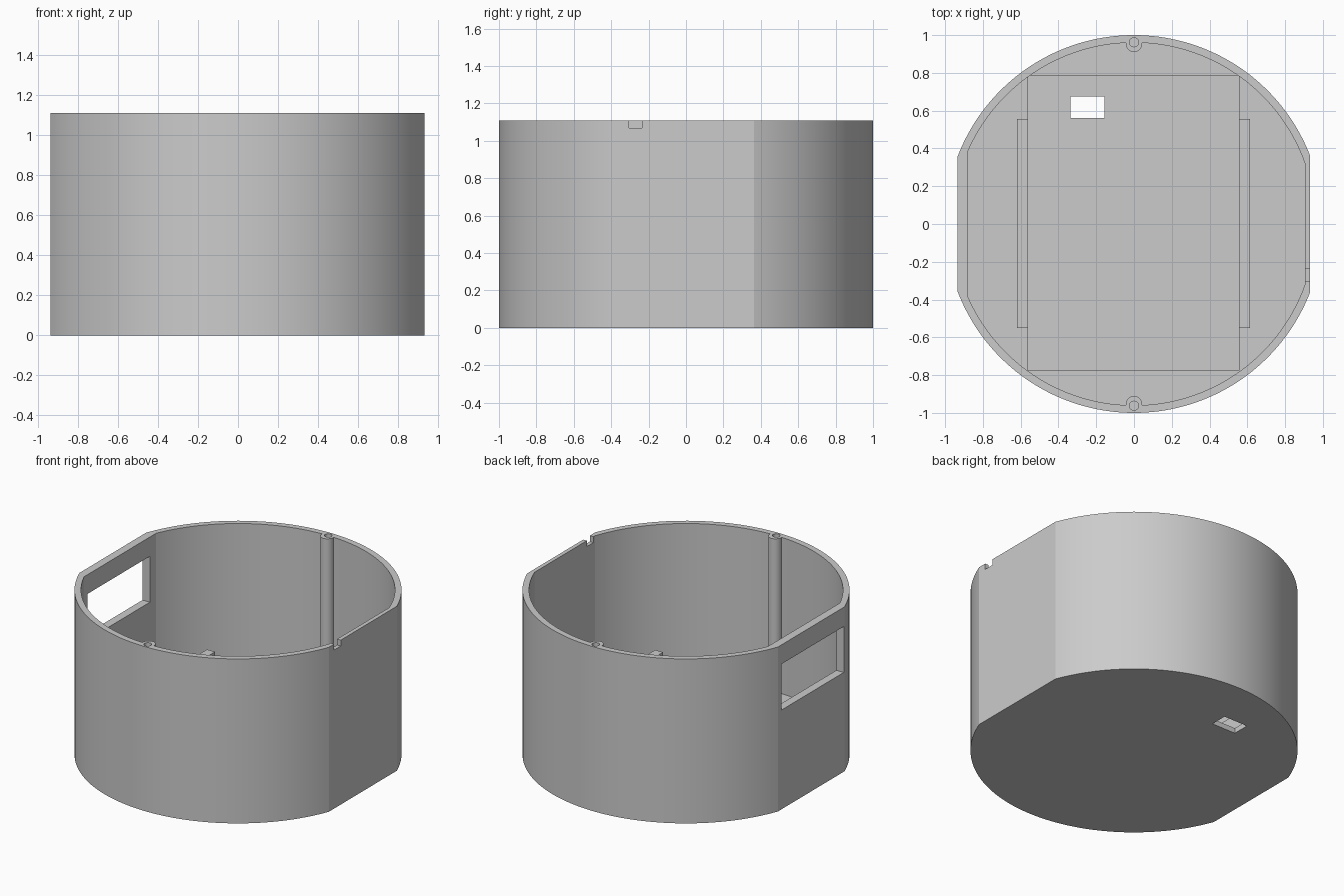
import bpy, bmesh, math

if "Cube" in bpy.data.objects:
    bpy.data.objects.remove(bpy.data.objects["Cube"])

HEIGHT = 1.11
FLOOR = 0.055

grey = bpy.data.materials.new("light_grey")
grey.use_nodes = True
colour = (0.6, 0.6, 0.6, 1)
grey.diffuse_color = colour
grey.node_tree.nodes["Principled BSDF"].inputs["Base Color"].default_value = colour


def prism(name, outline, z0, z1):
    """Extrude a counter-clockwise outline from z0 to z1."""
    bm = bmesh.new()
    face = bm.faces.new([bm.verts.new((x, y, z0)) for x, y in outline])
    top = bmesh.ops.extrude_face_region(bm, geom=[face])
    verts = [v for v in top["geom"] if isinstance(v, bmesh.types.BMVert)]
    bmesh.ops.translate(bm, verts=verts, vec=(0, 0, z1 - z0))
    bmesh.ops.recalc_face_normals(bm, faces=bm.faces)
    mesh = bpy.data.meshes.new(name)
    bm.to_mesh(mesh)
    bm.free()
    mesh.materials.append(grey)
    ob = bpy.data.objects.new(name, mesh)
    bpy.context.collection.objects.link(ob)
    return ob


def flattened_circle(r, left, right, n=72):
    """Circle cut by straight sides at x = left and x = right."""
    a0, a1 = math.acos(right / r), math.acos(left / r)
    angles = [a0 + (a1 - a0) * i / n for i in range(n + 1)]
    upper = [(r * math.cos(a), r * math.sin(a)) for a in angles]
    return upper + [(x, -y) for x, y in reversed(upper)]


def circle(cx, cy, r, n=32):
    return [(cx + r * math.cos(math.tau * i / n), cy + r * math.sin(math.tau * i / n))
            for i in range(n)]


def box(name, x0, x1, y0, y1, z0, z1):
    return prism(name, [(x0, y0), (x1, y0), (x1, y1), (x0, y1)], z0, z1)


def combine(target, tool, operation):
    """Apply a boolean and remove the tool object."""
    mod = target.modifiers.new("boolean", "BOOLEAN")
    mod.operation = operation
    mod.solver = "EXACT"
    mod.object = tool
    bpy.context.view_layer.objects.active = target
    bpy.ops.object.modifier_apply(modifier=mod.name)
    bpy.data.objects.remove(tool)


# Hollow shell with two flat sides
shell = prism("housing", flattened_circle(1.0, -0.935, 0.932), 0, HEIGHT)
cavity = prism("cavity_cutter", flattened_circle(0.96, -0.88, 0.905), FLOOR, HEIGHT + 0.2)
combine(shell, cavity, "DIFFERENCE")

# Screw posts against the front and back walls
for side in (-1, 1):
    combine(shell, prism("post", circle(0, side * 0.953, 0.043), 0.02, HEIGHT), "UNION")
for side in (-1, 1):
    hole = prism("screw_hole_cutter", circle(0, side * 0.962, 0.024), 0.7, HEIGHT + 0.1)
    combine(shell, hole, "DIFFERENCE")

# Shallow floor recess, floor slot, side window and rim notch
cuts = [
    ("recess_cutter", -0.56, 0.557, -0.775, 0.785, 0.035, 0.2),
    ("slot_cutter", -0.335, -0.157, 0.56, 0.675, -0.1, 0.2),
    ("window_cutter", -1.1, -0.8, -0.347, 0.317, 0.67, 0.98),
    ("notch_cutter", 0.85, 1.1, -0.305, -0.235, 1.07, HEIGHT + 0.1),
]
for cut in cuts:
    combine(shell, box(*cut), "DIFFERENCE")

# Retaining rails on either side of the recess
box("right_rail", -0.62, -0.56, -0.55, 0.555, 0.036, 0.33)
box("left_rail", 0.557, 0.615, -0.55, 0.555, 0.036, 0.33)

# Smooth curved walls, crisp edges
bpy.ops.object.select_all(action="DESELECT")
shell.select_set(True)
bpy.context.view_layer.objects.active = shell
bpy.ops.object.shade_smooth_by_angle(angle=math.radians(20))
